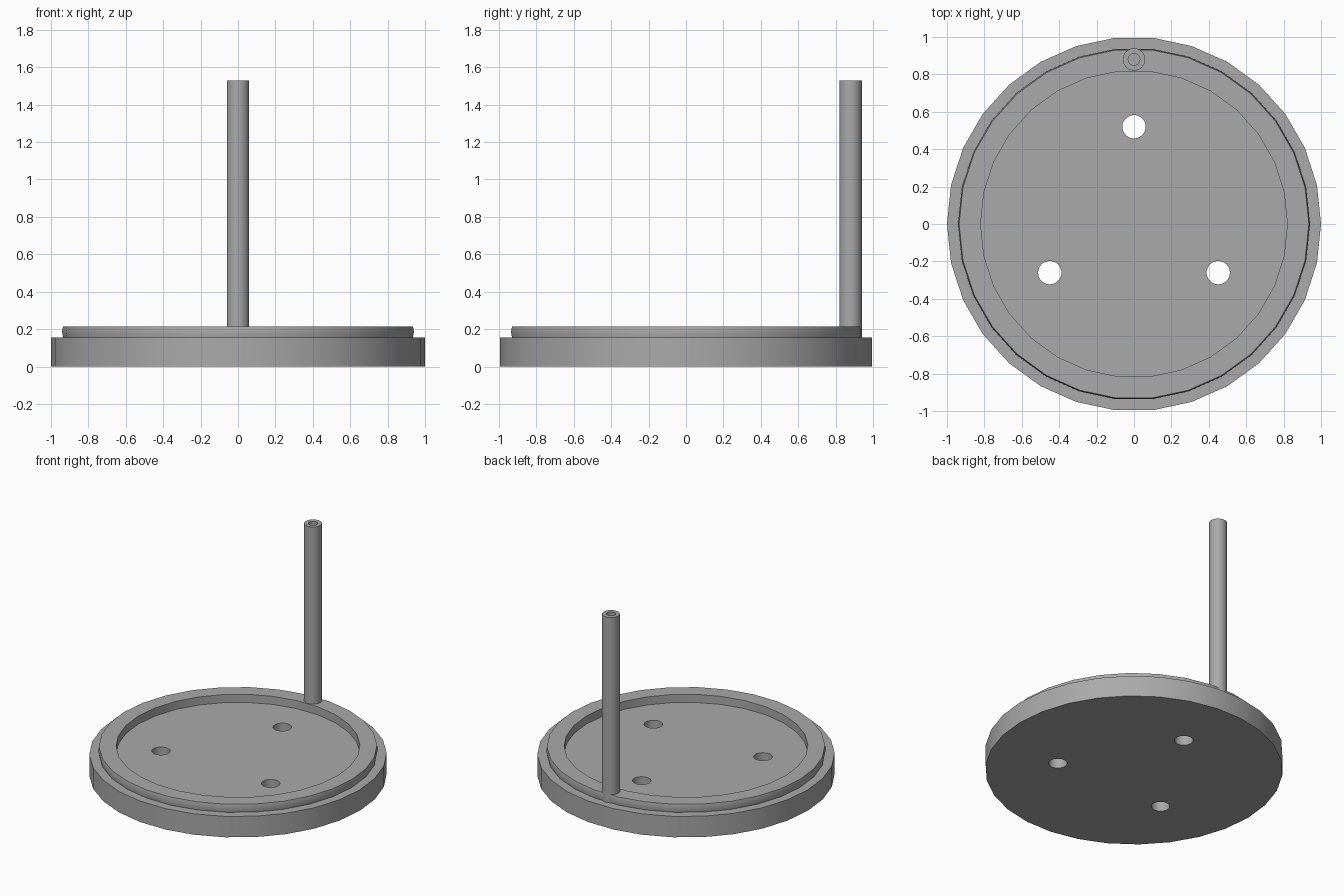
import bpy
import math

if "Cube" in bpy.data.objects:
    bpy.data.objects.remove(bpy.data.objects["Cube"])

grey = bpy.data.materials.new("plain grey")
grey.use_nodes = True
colour = (0.4, 0.4, 0.4, 1)
grey.diffuse_color = colour
grey.node_tree.nodes["Principled BSDF"].inputs["Base Color"].default_value = colour


def lathe(name, profile, sides, centre=(0, 0, 0)):
    """Spin a closed (radius, height) profile; points on the axis become poles."""
    verts, rings, faces = [], [], []
    for r, z in profile:
        count = 1 if r == 0 else sides
        start = len(verts)
        for i in range(count):
            a = math.tau * i / sides
            verts.append((r * math.cos(a), r * math.sin(a), z))
        rings.append((start, count))
    for (s0, n0), (s1, n1) in zip(rings, rings[1:]):
        for i in range(sides):
            j = (i + 1) % sides
            loop = [s0 + i % n0, s0 + j % n0, s1 + j % n1, s1 + i % n1]
            faces.append(list(dict.fromkeys(loop)))
    mesh = bpy.data.meshes.new(name)
    mesh.from_pydata(verts, [], faces)
    mesh.materials.append(grey)
    ob = bpy.data.objects.new(name, mesh)
    ob.location = centre
    bpy.context.collection.objects.link(ob)
    return ob


def shade(ob):
    bpy.ops.object.select_all(action="DESELECT")
    ob.select_set(True)
    bpy.context.view_layer.objects.active = ob
    bpy.ops.object.shade_smooth_by_angle(angle=math.radians(30))


# Round lid with a raised, slightly bulging rim around a shallow recess
FLOOR, RIM_TOP, POST_TOP = 0.155, 0.215, 1.53
lid = lathe("lid", [(0, 0), (1, 0), (1, FLOOR), (0.935, FLOOR), (0.941, 0.185),
                    (0.935, RIM_TOP), (0.82, RIM_TOP), (0.82, FLOOR), (0, FLOOR)], 30)

# Three through holes, evenly spaced
for k in range(3):
    a = math.radians(90 + 120 * k)
    cutter = lathe("hole_cutter", [(0, -0.1), (0.0625, -0.1), (0.0625, 0.4), (0, 0.4)],
                   30, (0.52 * math.cos(a), 0.52 * math.sin(a), 0))
    cutter.hide_render = True
    cut = lid.modifiers.new("hole", "BOOLEAN")
    cut.operation = "DIFFERENCE"
    cut.solver = "EXACT"
    cut.object = cutter
    bpy.context.view_layer.objects.active = lid
    bpy.ops.object.modifier_apply(modifier=cut.name)
    bpy.data.objects.remove(cutter)
shade(lid)

# Tall post on the rear of the rim, with a bore in its top
post = lathe("post", [(0, FLOOR), (0.06, FLOOR), (0.06, POST_TOP), (0.031, POST_TOP),
                      (0.031, POST_TOP - 0.3), (0, POST_TOP - 0.3)], 30, (0, 0.88, 0))
shade(post)
